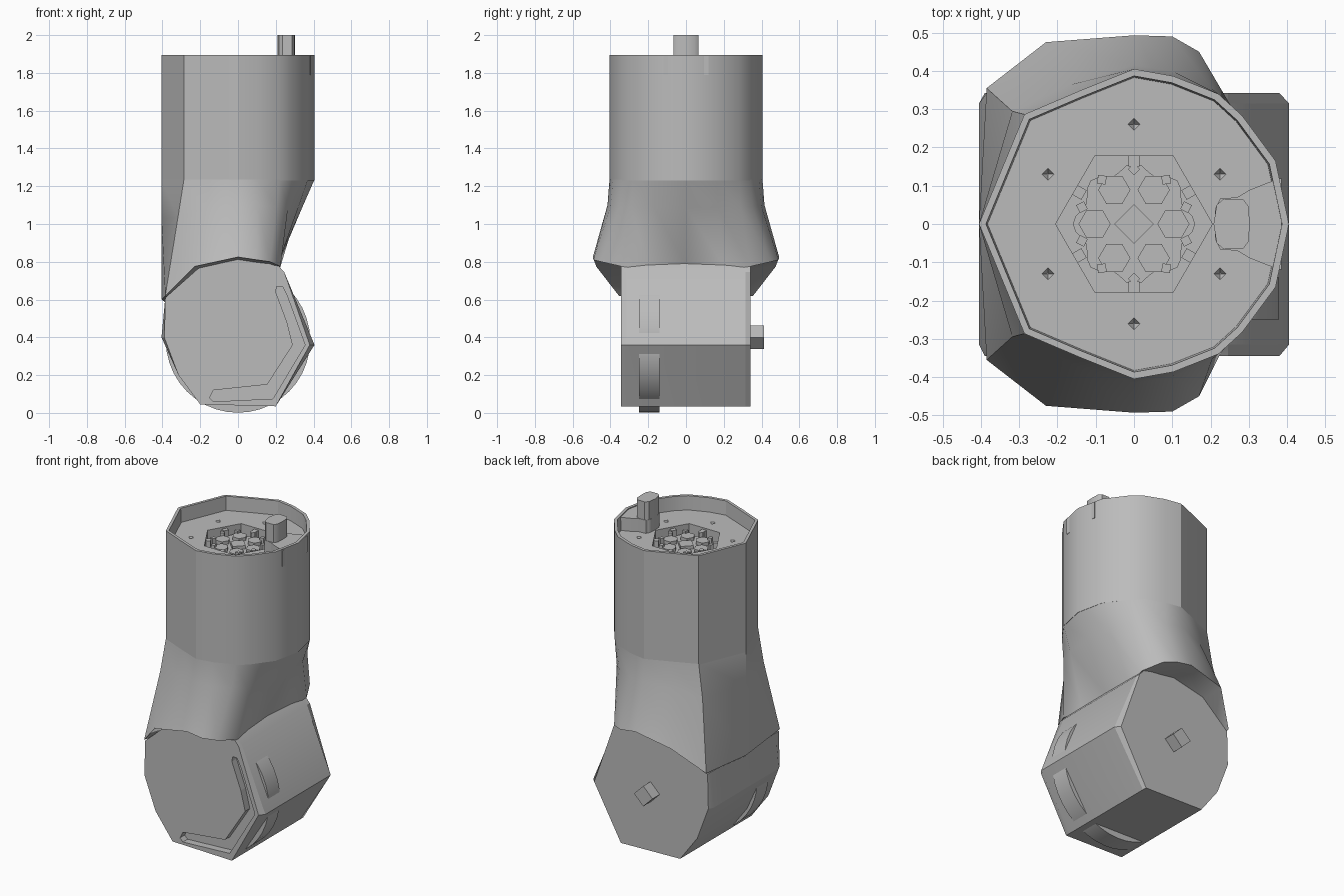
import bpy, bmesh
from math import radians, cos, sin, pi
from mathutils import Matrix

old = bpy.data.objects.get("Cube")
if old:
    bpy.data.objects.remove(old, do_unlink=True)

grey = bpy.data.materials.new("plain grey")
grey.use_nodes = True
GREY = (0.5, 0.5, 0.5, 1)
grey.diffuse_color = GREY
grey.node_tree.nodes["Principled BSDF"].inputs["Base Color"].default_value = GREY


def loft(name, rings, smooth=25):
    """Skin a list of equal-length point rings and cap both ends."""
    bm = bmesh.new()
    loops = [[bm.verts.new(p) for p in ring] for ring in rings]
    for a, b in zip(loops, loops[1:]):
        for i in range(len(a)):
            j = (i + 1) % len(a)
            bm.faces.new((a[i], a[j], b[j], b[i]))
    bm.faces.new(loops[0])
    bm.faces.new(loops[-1])
    bmesh.ops.recalc_face_normals(bm, faces=bm.faces[:])
    mesh = bpy.data.meshes.new(name)
    bm.to_mesh(mesh)
    bm.free()
    mesh.materials.append(grey)
    obj = bpy.data.objects.new(name, mesh)
    bpy.context.collection.objects.link(obj)
    if smooth:
        select(obj)
        bpy.ops.object.shade_smooth_by_angle(angle=radians(smooth))
    return obj


def select(obj):
    bpy.ops.object.select_all(action='DESELECT')
    obj.select_set(True)
    bpy.context.view_layer.objects.active = obj


def flat(pts, z, s=1):
    return [(x * s, y * s, z) for x, y in pts]


def upright(pts, y):
    return [(x, y, z) for x, z in pts]


def polygon(n, r, cx=0, cy=0, turn=0):
    return [(cx + r * cos(turn + 2 * pi * i / n), cy + r * sin(turn + 2 * pi * i / n))
            for i in range(n)]


def mirror(half):
    """Complete a half outline running from +x to -x, both ends on y = 0."""
    return half + [(p[0], -p[1], *p[2:]) for p in half[-2:0:-1]]


def cut(target, cutter):
    mod = target.modifiers.new("cut", 'BOOLEAN')
    mod.operation = 'DIFFERENCE'
    mod.solver = 'EXACT'
    mod.object = cutter
    select(target)
    bpy.ops.object.modifier_apply(modifier=mod.name)
    bpy.data.objects.remove(cutter, do_unlink=True)


# Upper housing: faceted tube with a recessed top
R = 0.405
angles = [0, 24, 45, 57, 75, 90, 112.5, 135, 180]
radii = [R, R, 0.4, R, 0.4, R, 0.376, R, R]
half_tube = [(r * cos(radians(a)), r * sin(radians(a))) for a, r in zip(angles, radii)]
tube = mirror(half_tube)
FLOOR = 1.81
housing = loft("upper_housing", [flat(tube, 1.23), flat(tube, 1.895),
                                 flat(tube, 1.895, 0.955), flat(tube, FLOOR, 0.945)])

# Hexagonal socket and six small pointed screw holes in the recess floor
hexagon = polygon(6, 0.205)
cut(housing, loft("socket_cutter", [flat(hexagon, FLOOR - 0.08), flat(hexagon, FLOOR + 0.03)], 0))
for i in range(6):
    a = pi / 6 + i * pi / 3
    cx, cy = 0.26 * cos(a), 0.26 * sin(a)
    cut(housing, loft("hole_cutter", [flat(polygon(4, 0.002, cx, cy), FLOOR - 0.02),
                                      flat(polygon(4, 0.017, cx, cy), FLOOR + 0.002)], 0))

# Connector insert: scalloped disc, raised pads and contact pins
scallop = [(r * cos(2 * pi * i / 48), r * sin(2 * pi * i / 48))
           for i in range(48) for r in [0.148 + 0.012 * cos(8 * 2 * pi * i / 48)]]
loft("connector_disc", [flat(scallop, 1.725), flat(scallop, 1.765)])
loft("connector_centre", [flat(polygon(4, 0.052), 1.76), flat(polygon(4, 0.052), 1.785)])
for i in range(6):
    a = i * pi / 3
    pad = polygon(6, 0.042, 0.103 * cos(a), 0.103 * sin(a), a)
    loft("connector_pad", [flat(pad, 1.76), flat(pad, 1.785)])
for i in range(10):
    a = pi / 10 + i * pi / 5
    pin = polygon(4, 0.016, 0.143 * cos(a), 0.143 * sin(a), a)
    loft("contact_pin", [flat(pin, 1.74), flat(pin, 1.8)])
for i in range(6):
    a = pi / 6 + i * pi / 3
    post = polygon(4, 0.02, 0.165 * cos(a), 0.165 * sin(a), a + pi / 4)
    loft("corner_post", [flat(post, 1.73), flat(post, 1.8)])

# Locating key: filleted block joined to the rim, and the tall peg
key = [(0.385, -0.12), (0.385, 0.12), (0.35, 0.108), (0.3, 0.088), (0.27, 0.07), (0.225, 0.066),
       (0.212, 0.04), (0.212, -0.04), (0.225, -0.066), (0.27, -0.07), (0.3, -0.088), (0.35, -0.108)]
loft("key_block", [flat(key, FLOOR - 0.02), flat(key, 1.89)])
peg = mirror([(0.302, 0), (0.3, 0.045), (0.285, 0.065), (0.235, 0.066), (0.216, 0.05), (0.208, 0)])
loft("locating_peg", [flat(peg, FLOOR - 0.02), flat(peg, 2)], 35)

# Elbow hood: lofted from the tube outline to a lip draped over the drum
half_lip = [(0.2, 0, 0.78), (0.21, 0.2, 0.78), (0.225, 0.34, 0.775), (0.17, 0.45, 0.8),
            (0.1, 0.49, 0.81), (0, 0.493, 0.825), (-0.23, 0.475, 0.775), (-0.385, 0.355, 0.62),
            (-0.405, 0, 0.6)]
T = 0.32
half_waist = [(x + (u - x) * T, y + (v - y) * 0.12, 1.23 + (w - 1.23) * T)
              for (x, y), (u, v, w) in zip(half_tube, half_lip)]
half_inner = [(x * 0.95, y * 0.65, z - 0.015) for x, y, z in half_lip]
loft("elbow_hood", [flat(tube, 1.235), mirror(half_waist), mirror(half_lip),
                    mirror(half_inner)], 35)

# Lower drum: faceted body lying across, with clipped end corners
drum = [(-0.405, 0.4), (-0.385, 0.61), (-0.21, 0.765), (0, 0.825), (0.2, 0.795), (0.245, 0.745),
        (0.405, 0.36), (0.2, 0.035), (-0.2, 0.045), (-0.315, 0.2)]
clipped = [(max(min(x, 0.38), -0.39), z) for x, z in drum]
body = loft("lower_drum", [upright(clipped, -0.345), upright(drum, -0.315),
                           upright(drum, 0.315), upright(clipped, 0.342)], 20)

# Curved slot around the front end plate
slot = [(0.2, 0.64), (0.205, 0.67), (0.235, 0.67), (0.26, 0.62), (0.355, 0.36), (0.185, 0.075),
        (-0.13, 0.06), (-0.15, 0.08), (-0.13, 0.12), (0.155, 0.15), (0.29, 0.36), (0.26, 0.48)]
cut(body, loft("slot_cutter", [upright(slot, -0.4), upright(slot, -0.3)], 0))

# Round band showing through the drum's facets
band = polygon(40, 0.382, 0, 0.383)
loft("drum_band", [upright(band, -0.25), upright(band, -0.14)])

# Diamond stud on the back end plate
stud = polygon(4, 0.062, 0, 0.4)
loft("back_stud", [upright(stud, 0.32), upright(stud, 0.412)])
